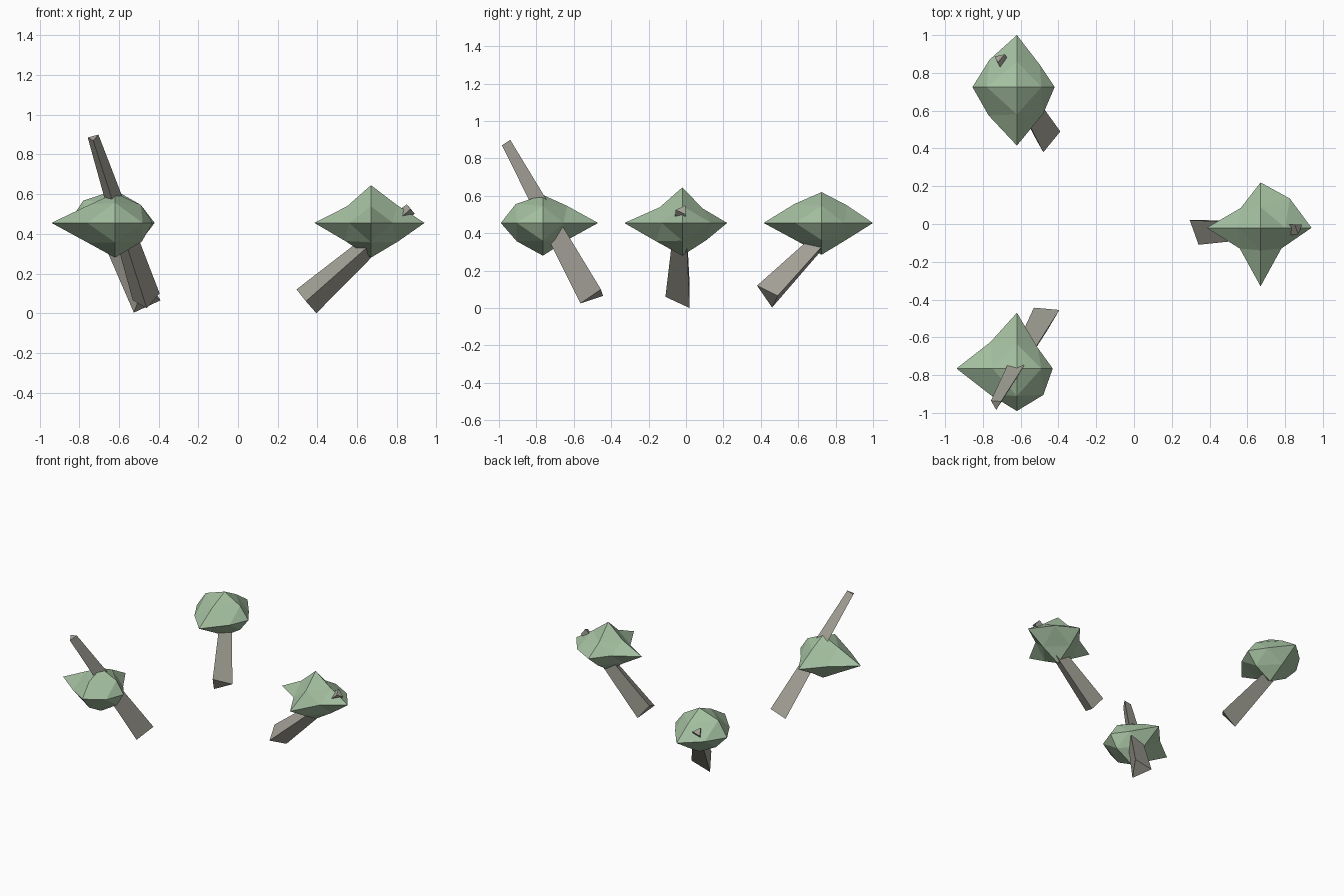
import bpy
from mathutils import Vector

if "Cube" in bpy.data.objects:
    bpy.data.objects.remove(bpy.data.objects["Cube"])


def material(name, rgb):
    m = bpy.data.materials.new(name)
    m.diffuse_color = (*rgb, 1)
    m.use_nodes = True
    m.node_tree.nodes["Principled BSDF"].inputs["Base Color"].default_value = m.diffuse_color
    return m


leaf = material("leaf_green", (0.37, 0.52, 0.35))
bark = material("bark_grey", (0.37, 0.36, 0.31))


def add(name, verts, faces, mat):
    me = bpy.data.meshes.new(name)
    me.from_pydata(verts, [], faces)
    me.materials.append(mat)
    ob = bpy.data.objects.new(name, me)
    bpy.context.collection.objects.link(ob)
    bpy.ops.object.select_all(action='DESELECT')
    bpy.context.view_layer.objects.active = ob
    ob.select_set(True)
    bpy.ops.object.mode_set(mode='EDIT')
    bpy.ops.mesh.select_all(action='SELECT')
    bpy.ops.mesh.normals_make_consistent(inside=False)
    bpy.ops.object.mode_set(mode='OBJECT')


def trunk(name, base, top, taper=0.4):
    """Three-sided leaning trunk: the base triangle shrinks toward the top."""
    base = [Vector(p) for p in base]
    mid = sum(base, Vector()) / 3
    tip = [Vector(top) + (p - mid) * taper for p in base]
    add(name, base + tip,
        [(2, 1, 0), (3, 4, 5), (0, 1, 4, 3), (1, 2, 5, 4), (2, 0, 3, 5)], bark)


def crown(name, centre, tips, xy, xz, yz):
    """Octahedron split once; tips ordered +x -x +y -y +z -z, mids ++ +- -+ --."""
    c = Vector(centre)
    signs = [(1, 1), (1, -1), (-1, 1), (-1, -1)]
    pts = {}
    for axis in range(3):
        for k, s in enumerate((1, -1)):
            key = [0, 0, 0]
            key[axis] = s
            pts[tuple(key)] = Vector(key) * tips[axis * 2 + k]
    for (a, b), mids in (((0, 1), xy), ((0, 2), xz), ((1, 2), yz)):
        for (s, t), d in zip(signs, mids):
            key = [0, 0, 0]
            key[a], key[b] = s, t
            v = Vector(key) * d
            v.z *= 0.7
            pts[tuple(key)] = v
    keys = list(pts)
    faces = []
    for sx, sy in signs:
        for sz in (1, -1):
            x, y, z, p, q, r = [keys.index(k) for k in (
                (sx, 0, 0), (0, sy, 0), (0, 0, sz),
                (sx, sy, 0), (sx, 0, sz), (0, sy, sz))]
            faces += [(x, p, q), (y, r, p), (z, q, r), (p, r, q)]
    add(name, [c + pts[k] for k in keys], faces, leaf)


# Right tree
trunk("right_trunk", [(.295, .02, .12), (.342, -.11, .06), (.395, .02, 0)], (.87, -.02, .525))
crown("right_crown", (.67, -.02, .455), (.27, .285, .24, .31, .19, .175),
      (.155, .11, .105, .11), (.13, .135, .12, .13), (.11, .13, .12, .14))

# Back left tree
trunk("back_trunk", [(-.48, .38, .12), (-.39, .49, .065), (-.525, .46, .003)], (-.715, .88, .52))
crown("back_crown", (-.62, .725, .455), (.20, .235, .275, .31, .165, .17),
      (.12, .14, .145, .15), (.13, .13, .16, .14), (.135, .13, .145, .135))

# Front left tree
trunk("front_trunk", [(-.46, -.565, .025), (-.395, -.455, .10), (-.53, -.443, .065)], (-.73, -.953, .885))
crown("front_crown", (-.62, -.765, .455), (.19, .32, .295, .225, .15, .175),
      (.11, .14, .14, .14), (.13, .135, .13, .14), (.13, .13, .145, .14))
